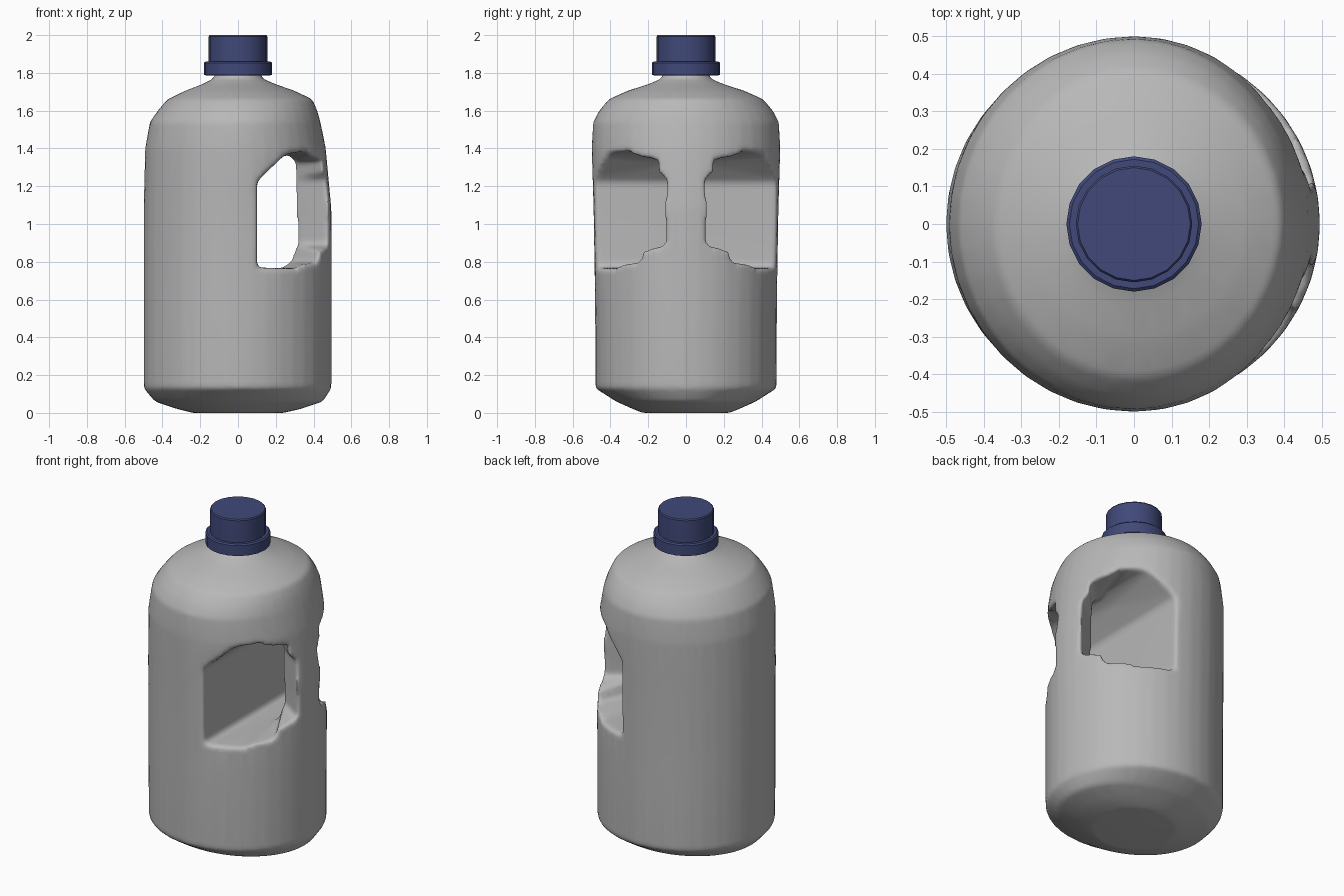
import bpy, bmesh, math

if "Cube" in bpy.data.objects:
    bpy.data.objects.remove(bpy.data.objects["Cube"])


def material(name, rgb):
    m = bpy.data.materials.new(name)
    m.diffuse_color = (*rgb, 1)
    m.use_nodes = True
    m.node_tree.nodes["Principled BSDF"].inputs["Base Color"].default_value = m.diffuse_color
    return m


def loft(name, rings, mat=None):
    """Skin a list of equal-length point rings and close both ends."""
    bm = bmesh.new()
    rows = [[bm.verts.new(p) for p in ring] for ring in rings]
    n = len(rows[0])
    for a, b in zip(rows, rows[1:]):
        for i in range(n):
            j = (i + 1) % n
            bm.faces.new((a[i], a[j], b[j], b[i]))
    bm.faces.new(rows[0][::-1])
    bm.faces.new(rows[-1])
    bmesh.ops.triangulate(bm, faces=[f for f in bm.faces if len(f.verts) == 4])
    bmesh.ops.recalc_face_normals(bm, faces=bm.faces)
    me = bpy.data.meshes.new(name)
    bm.to_mesh(me)
    bm.free()
    ob = bpy.data.objects.new(name, me)
    bpy.context.collection.objects.link(ob)
    if mat:
        me.materials.append(mat)
    return ob


def activate(ob):
    bpy.ops.object.select_all(action='DESELECT')
    bpy.context.view_layer.objects.active = ob
    ob.select_set(True)


grey = material("bottle grey", (0.48, 0.48, 0.48))
blue = material("cap blue", (0.052, 0.066, 0.19))

# Bottle body: height, left, right and front/back half widths
sections = [
    (0.00, 0.24, 0.24, 0.23), (0.02, 0.32, 0.33, 0.28), (0.06, 0.44, 0.45, 0.37),
    (0.13, 0.50, 0.495, 0.48), (0.60, 0.50, 0.495, 0.482), (1.08, 0.50, 0.495, 0.49),
    (1.40, 0.492, 0.465, 0.50), (1.54, 0.467, 0.437, 0.492), (1.60, 0.425, 0.42, 0.46),
    (1.66, 0.375, 0.395, 0.41), (1.705, 0.28, 0.30, 0.31), (1.74, 0.19, 0.20, 0.20),
    (1.77, 0.13, 0.13, 0.13), (1.82, 0.11, 0.11, 0.11)]
SIDES = 40
rings = []
for z, left, right, depth in sections:
    ring = []
    for i in range(SIDES):
        a = 2 * math.pi * i / SIDES
        c, s = math.cos(a), math.sin(a)
        ring.append((c * (right if c > 0 else left), s * depth, z))
    rings.append(ring)
body = loft("bottle_body", rings, grey)

# Handle opening: x, z and how far each corner spreads in x away from the centre
opening = [(0.10, 0.77, 0), (0.23, 0.765, 0.21), (0.28, 0.80, 0.56), (0.31, 0.89, 1.5),
           (0.305, 1.24, 1.5), (0.30, 1.33, 0.95), (0.26, 1.37, 0.33),
           (0.20, 1.335, 0.1), (0.10, 1.22, 0)]
cutter = loft("handle_cutter", [[(x + k * abs(y), y, z + (0.06 * abs(y) if z > 1.3 else 0))
                                 for x, z, k in opening] for y in (-0.6, 0, 0.6)])
cutter.hide_render = True

# Cut the handle, then soften the edges like blow-moulded plastic
activate(body)
mod = body.modifiers.new("handle_cut", 'BOOLEAN')
mod.object = cutter
mod.solver = 'EXACT'
mod = body.modifiers.new("even_mesh", 'REMESH')
mod.mode = 'VOXEL'
mod.voxel_size = 0.014
mod = body.modifiers.new("soften", 'SMOOTH')
mod.factor = 0.5
mod.iterations = 9
mod = body.modifiers.new("reduce", 'DECIMATE')
mod.ratio = 0.12
for name in [m.name for m in body.modifiers]:
    bpy.ops.object.modifier_apply(modifier=name)
bpy.data.objects.remove(cutter)
bpy.ops.object.shade_smooth()

# Screw cap with its wider collar
cap_profile = [(0.165, 1.785), (0.18, 1.79), (0.18, 1.853), (0.172, 1.86),
               (0.155, 1.86), (0.155, 1.993), (0.15, 2.0)]
cap = loft("screw_cap", [[(r * math.cos(math.pi * i / 10), r * math.sin(math.pi * i / 10), z)
                          for i in range(20)] for r, z in cap_profile], blue)
activate(cap)
bpy.ops.object.shade_smooth_by_angle(angle=math.radians(30))
